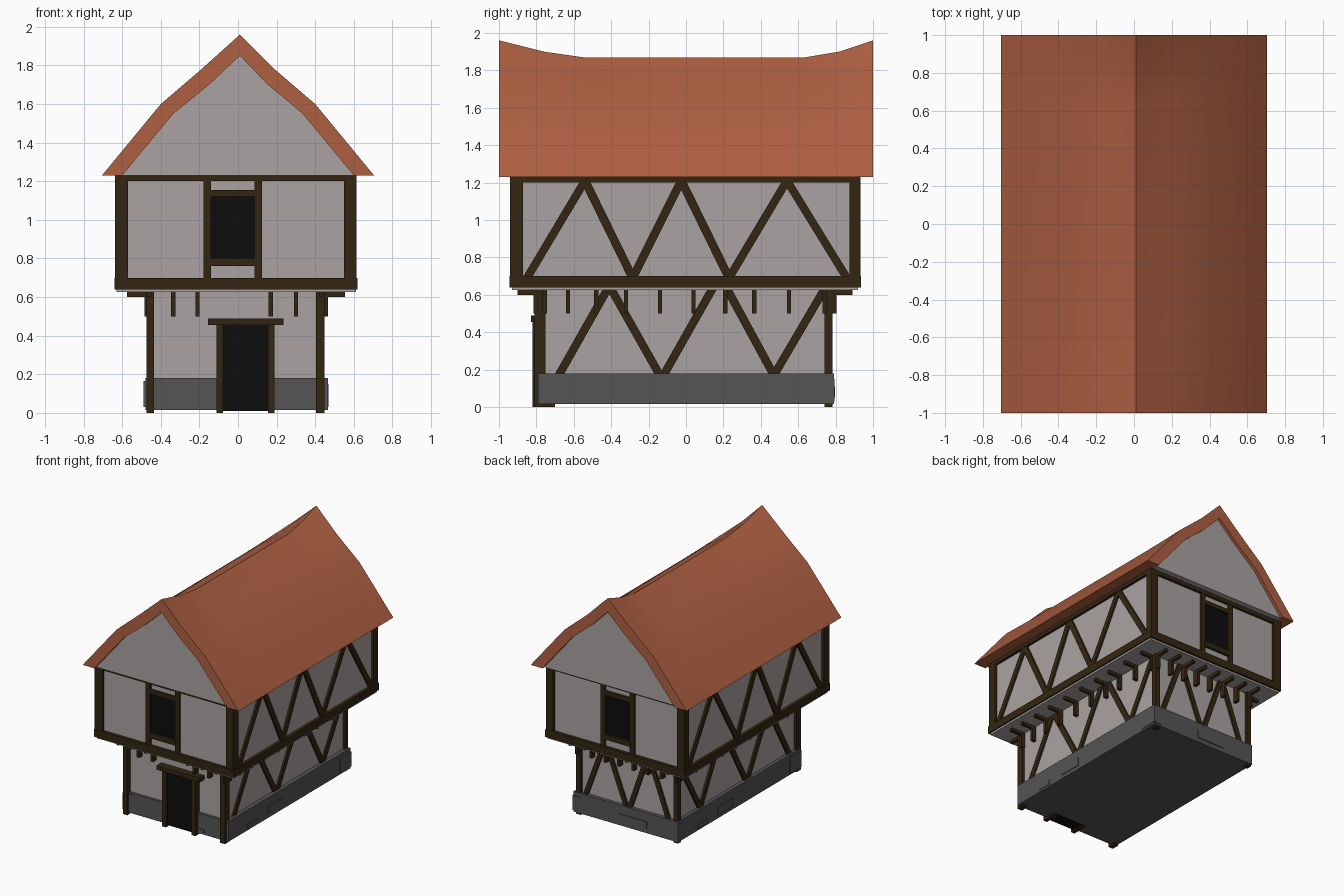
import bpy, bmesh

if "Cube" in bpy.data.objects:
    bpy.data.objects.remove(bpy.data.objects["Cube"])


def material(name, rgb):
    m = bpy.data.materials.new(name)
    m.diffuse_color = (*rgb, 1)
    m.use_nodes = True
    m.node_tree.nodes["Principled BSDF"].inputs["Base Color"].default_value = m.diffuse_color
    return m


TILE = material("roof_tile", (0.43, 0.117, 0.055))
WOOD = material("dark_wood", (0.034, 0.019, 0.006))
STONE = material("stone", (0.09, 0.09, 0.09))
PLASTER = material("plaster", (0.40, 0.37, 0.36))
BLACK = material("opening", (0.004, 0.004, 0.004))


def finish(name, bm, mat):
    bmesh.ops.recalc_face_normals(bm, faces=bm.faces)
    me = bpy.data.meshes.new(name)
    bm.to_mesh(me)
    bm.free()
    me.materials.append(mat)
    ob = bpy.data.objects.new(name, me)
    bpy.context.collection.objects.link(ob)
    return ob


def prism(name, pts, axis, lo, hi, mat):
    """Extrude a polygon (across, z) along x or y."""
    bm = bmesh.new()
    def place(a, z, d):
        return (d, a, z) if axis == "x" else (a, d, z)
    rings = [[bm.verts.new(place(a, z, d)) for a, z in pts] for d in (lo, hi)]
    n = len(pts)
    for r in rings:
        bm.faces.new(r)
    for i in range(n):
        j = (i + 1) % n
        bm.faces.new((rings[0][i], rings[0][j], rings[1][j], rings[1][i]))
    return finish(name, bm, mat)


def box(name, x0, x1, y0, y1, z0, z1, mat=WOOD):
    return prism(name, [(x0, z0), (x1, z0), (x1, z1), (x0, z1)], "y", y0, y1, mat)


def brace(name, a0, z0, a1, z1, axis, lo, hi, w=0.025):
    return prism(name, [(a0 - w, z0), (a0 + w, z0), (a1 + w, z1), (a1 - w, z1)],
                 axis, lo, hi, WOOD)


# Stone base and lower storey
box("foundation", -0.48, 0.465, -0.79, 0.79, 0.015, 0.18, STONE)
box("lower_wall", -0.45, 0.43, -0.77, 0.76, 0.1, 0.63, PLASTER)
for x0, x1 in ((-0.475, -0.435), (0.405, 0.448)):
    for y0, y1 in ((-0.81, -0.75), (0.74, 0.782)):
        box("lower_post", x0, x1, y0, y1, 0, 0.63)

# Raised stones on the base
for y0, y1, z0, z1 in ((-0.54, -0.42, 0.03, 0.065), (-0.275, -0.085, 0.045, 0.11)):
    box("side_stone", 0.4, 0.47, y0, y1, z0, z1, STONE)
    box("side_stone", -0.487, -0.4, -y1, -y0, z0, z1, STONE)
box("corner_stone", -0.49, -0.4, -0.795, -0.65, 0.03, 0.165, STONE)
box("corner_stone", 0.4, 0.47, 0.65, 0.795, 0.03, 0.15, STONE)
box("front_stone", 0.19, 0.245, -0.797, -0.7, 0.03, 0.06, STONE)
box("back_stone", -0.2, 0.05, 0.7, 0.797, 0.05, 0.11, STONE)

# Door
box("door_opening", -0.085, 0.16, -0.797, -0.7, 0.01, 0.46, BLACK)
for x in (-0.095, 0.172):
    box("door_jamb", x - 0.017, x + 0.017, -0.82, -0.7, 0, 0.46)
box("door_lintel", -0.155, 0.235, -0.83, -0.72, 0.455, 0.49)

# Jetty floor and upper storey
box("jetty_floor", -0.63, 0.61, -0.93, 0.92, 0.625, 0.645, PLASTER)
box("upper_wall", -0.615, 0.595, -0.92, 0.91, 0.64, 1.235, PLASTER)
for z0, z1, o in ((0.64, 0.70, 0), (1.20, 1.24, 0.005)):
    for y0, y1 in ((-0.945 + o, -0.87), (0.87, 0.935 - o)):
        box("end_beam", -0.64 + o, 0.62 - o, y0, y1, z0, z1)
    for x0, x1 in ((-0.64 + o, -0.57), (0.55, 0.62 - o)):
        box("side_beam", x0, x1, -0.945 + o, 0.935 - o, z0, z1)
for x0, x1 in ((-0.638, -0.57), (0.55, 0.615)):
    for y0, y1 in ((-0.94, -0.872), (0.875, 0.932)):
        box("upper_post", x0, x1, y0, y1, 0.66, 1.235)

# Windows at both ends
for s, wall in ((-1, 0.92), (1, 0.91)):
    def end_box(name, x0, x1, z0, z1, out, mat=WOOD):
        y0, y1 = sorted((s * (wall - 0.03), s * (wall + out)))
        box(name, x0, x1, y0, y1, z0, z1, mat)
    end_box("window_opening", -0.145, 0.09, 0.79, 1.13, 0.004, BLACK)
    end_box("window_post", -0.18, -0.14, 0.69, 1.21, 0.018)
    end_box("window_post", 0.085, 0.125, 0.69, 1.21, 0.018)
    end_box("window_head", -0.15, 0.095, 1.12, 1.155, 0.016)
    end_box("window_sill", -0.15, 0.095, 0.76, 0.80, 0.022)

# Diagonal timbers on both sides
upper = [-0.85, -0.54, -0.285, -0.025, 0.23, 0.54, 0.86]
lower = [(-0.68, -0.42), (-0.14, -0.40), (-0.12, 0.14), (0.47, 0.22), (0.47, 0.74)]
for lo, hi in ((0.57, 0.61), (-0.63, -0.59)):
    for i in range(6):
        a, b = upper[i], upper[i + 1]
        if i % 2:
            a, b = b, a
        brace("upper_brace", a, 0.69, b, 1.21, "x", lo, hi)
for lo, hi in ((0.40, 0.443), (-0.465, -0.42)):
    for a, b in lower:
        brace("lower_brace", a, 0.17, b, 0.63, "x", lo, hi)
# Diagonal timbers on the lower back wall
for a, b in ((-0.38, -0.21), (-0.03, -0.19), (0.0, 0.18), (0.37, 0.20)):
    brace("back_brace", a, 0.17, b, 0.63, "y", 0.73, 0.777, 0.02)

# Joist brackets under the jetty
for y in (-0.755, -0.63, -0.48, -0.32, -0.14, 0.04, 0.21, 0.365, 0.55, 0.74):
    for s, c in ((1, 0.425), (-1, 0.445)):
        for far, z0 in ((0.04, 0.50), (0.13, 0.60)):
            x0, x1 = sorted((s * (c - 0.02), s * (c + far)))
            box("side_bracket", x0, x1, y - 0.011, y + 0.011, z0, 0.626)
for s, c in ((-1, 0.77), (1, 0.76)):
    for x in (-0.46, -0.335, -0.21, -0.08, 0.05, 0.17, 0.30, 0.43):
        if s < 0 and x in (-0.08, 0.05):
            continue
        for far, z0 in ((0.045, 0.50), (0.13, 0.60)):
            y0, y1 = sorted((s * (c - 0.02), s * (c + far)))
            box("end_bracket", x - 0.011, x + 0.011, y0, y1, z0, 0.626)

# Gable block filling the roof
inner = [(-0.60, 1.23), (-0.335, 1.55), (-0.15, 1.70), (0.01, 1.85),
         (0.155, 1.70), (0.335, 1.55), (0.60, 1.23)]
prism("gable", inner, "y", -0.975, 0.975, PLASTER)

# Sagging roof shell, lofted through cross-sections
outer = [(-0.705, 1.23, 0), (-0.40, 1.60, 0.1), (-0.19, 1.78, 0.5), (0.01, 1.96, 1),
         (0.19, 1.78, 0.5), (0.40, 1.60, 0.1), (0.705, 1.23, 0)]
bm = bmesh.new()
rings = []
for y, sag in ((-1, 0), (-0.76, 0.06), (-0.55, 0.09), (0.64, 0.09), (0.82, 0.06), (1, 0)):
    top = [bm.verts.new((x, y, z - k * sag)) for x, z, k in outer]
    under = [bm.verts.new((x, y, z)) for x, z in inner]
    rings.append(top + under[::-1])
for a, b in zip(rings, rings[1:]):
    for i in range(14):
        j = (i + 1) % 14
        bm.faces.new((a[i], a[j], b[j], b[i]))
for r in (rings[0], rings[-1]):
    for i in range(6):
        bm.faces.new((r[i], r[i + 1], r[12 - i], r[13 - i]))
roof = finish("roof", bm, TILE)
bpy.context.view_layer.objects.active = roof
roof.select_set(True)
bpy.ops.object.shade_smooth_by_angle(angle=0.6)
